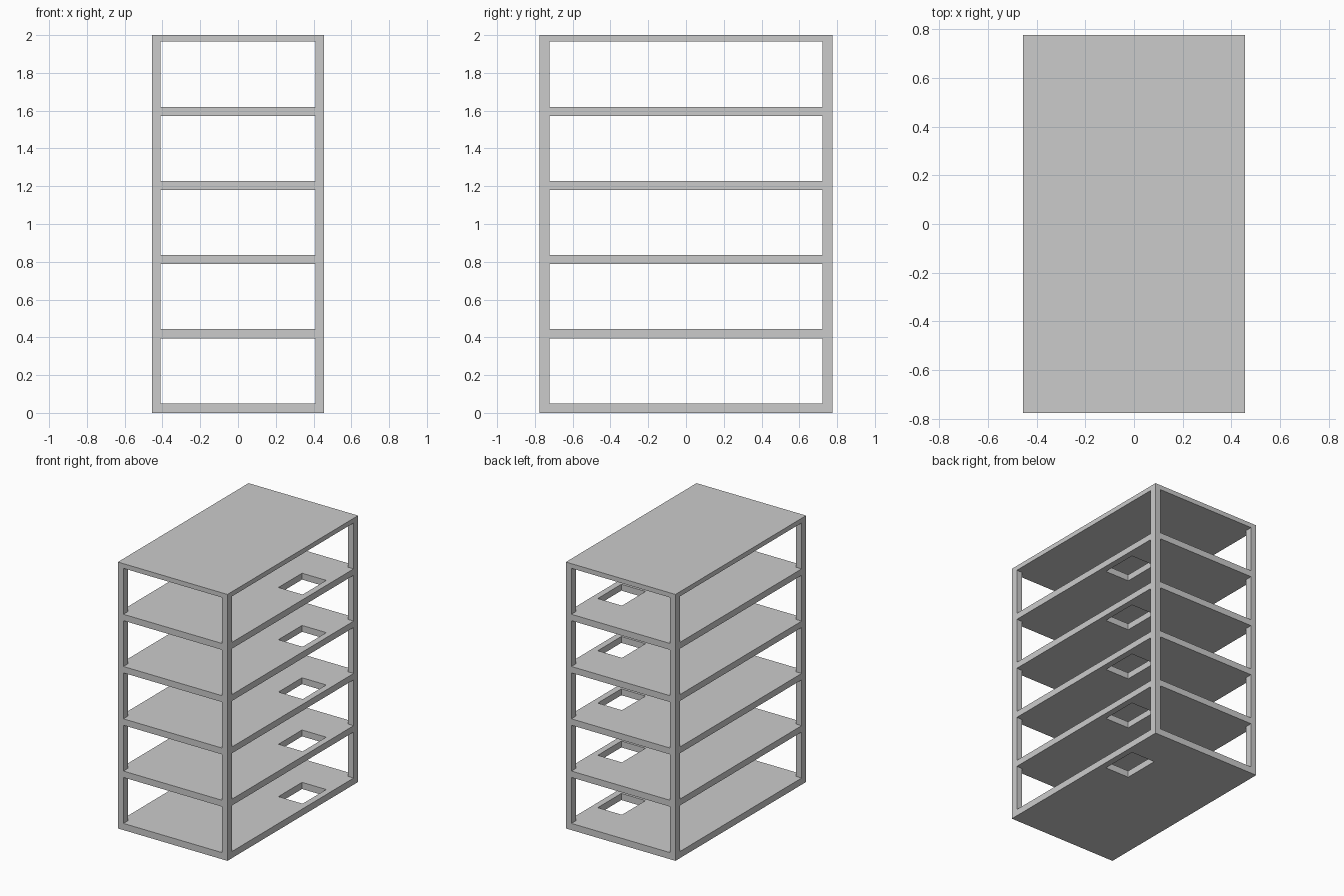
import bpy, bmesh

if "Cube" in bpy.data.objects:
    bpy.data.objects.remove(bpy.data.objects["Cube"])

HX, HY = 0.455, 0.775            # half footprint
PX, PY = 0.046, 0.053            # corner post section
# (bottom, top) of each floor, then the roof
FLOORS = [(0.0, 0.05), (0.395, 0.443), (0.787, 0.835), (1.18, 1.228), (1.572, 1.62)]
ROOF = (1.965, 2.0)
HOLE_X = (0.207, 0.408)
HOLE_Y = (0.184, 0.464)


def finish(bm, name):
    bmesh.ops.recalc_face_normals(bm, faces=bm.faces)
    mesh = bpy.data.meshes.new(name)
    bm.to_mesh(mesh)
    bm.free()
    obj = bpy.data.objects.new(name, mesh)
    bpy.context.collection.objects.link(obj)
    return obj


def slab(name, z0, z1, hole):
    """Rectangular plate, optionally with a rectangular stairwell opening."""
    bm = bmesh.new()
    xs = (-HX, *HOLE_X, HX) if hole else (-HX, HX)
    ys = (-HY, *HOLE_Y, HY) if hole else (-HY, HY)
    grid = [[bm.verts.new((x, y, z0)) for y in ys] for x in xs]
    for i in range(len(xs) - 1):
        for j in range(len(ys) - 1):
            if hole and (i, j) == (1, 1):
                continue
            bm.faces.new((grid[i][j], grid[i + 1][j], grid[i + 1][j + 1], grid[i][j + 1]))
    # keep the lower faces and extrude a copy upwards
    res = bmesh.ops.extrude_face_region(bm, geom=bm.faces[:], use_keep_orig=True)
    top = [g for g in res["geom"] if isinstance(g, bmesh.types.BMVert)]
    bmesh.ops.translate(bm, verts=top, vec=(0, 0, z1 - z0))
    # merge coplanar cells
    bmesh.ops.dissolve_limit(bm, angle_limit=0.01, verts=bm.verts[:], edges=bm.edges[:])
    return finish(bm, name)


def posts(name, z0, z1):
    """Four corner posts for one storey."""
    bm = bmesh.new()
    for sx in (-1, 1):
        for sy in (-1, 1):
            cube = bmesh.ops.create_cube(bm, size=1)["verts"]
            bmesh.ops.scale(bm, verts=cube, vec=(PX, PY, z1 - z0))
            bmesh.ops.translate(bm, verts=cube, vec=(
                sx * (HX - PX / 2), sy * (HY - PY / 2), (z0 + z1) / 2))
    # ends are hidden against the slabs
    ends = [f for f in bm.faces if abs(f.calc_center_median().z - (z0 + z1) / 2) > 0.1]
    bmesh.ops.delete(bm, geom=ends, context='FACES_ONLY')
    return finish(bm, name)


# floors with stairwell openings and a closed roof
for n, (z0, z1) in enumerate(FLOORS):
    slab(f"floor_slab_{n + 1}", z0, z1, True)
slab("roof_slab", *ROOF, False)

# corner posts between successive slabs
levels = FLOORS + [ROOF]
for n in range(len(FLOORS)):
    posts(f"corner_posts_{n + 1}", levels[n][1], levels[n + 1][0])
